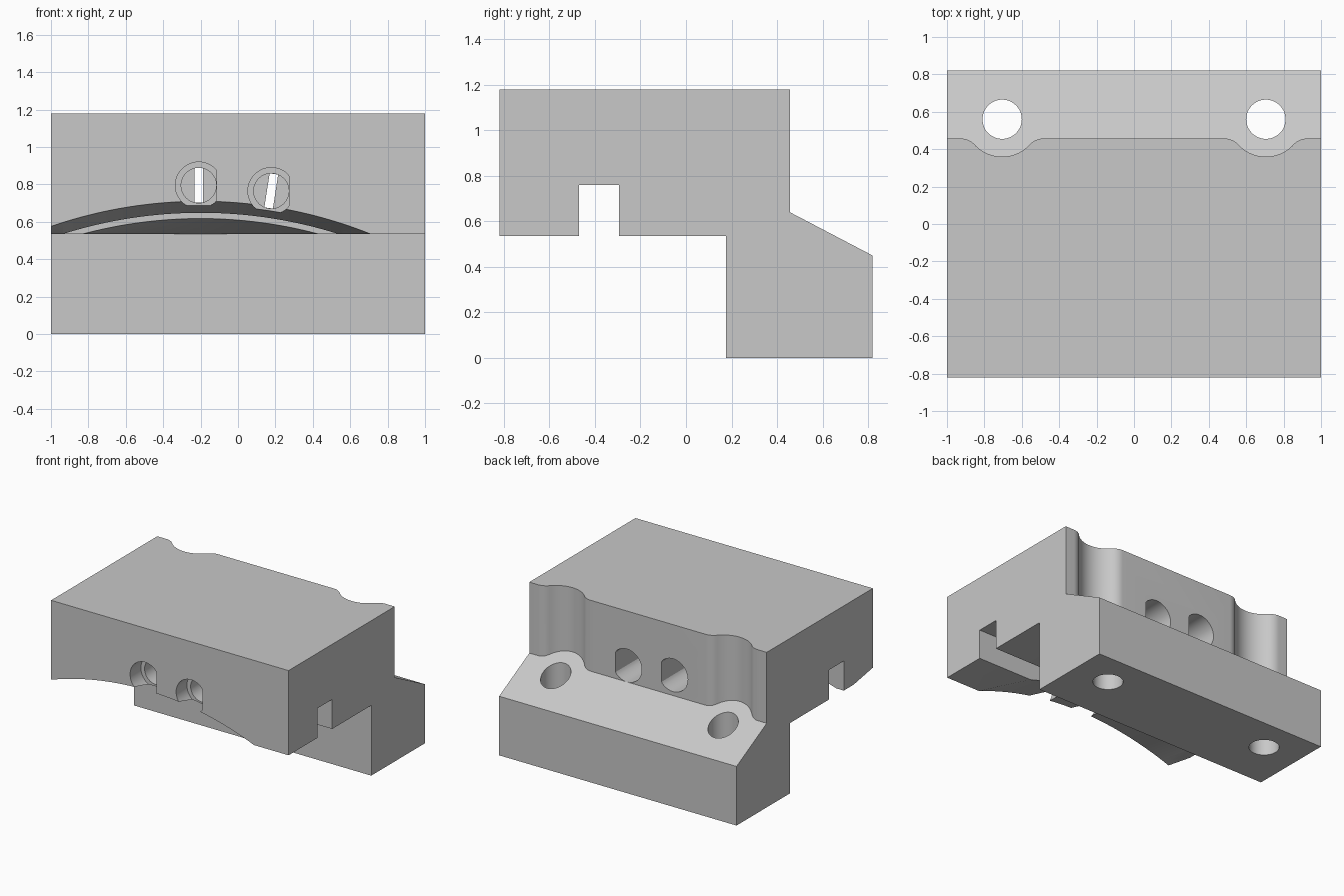
import bpy, bmesh, math

if "Cube" in bpy.data.objects:
    bpy.data.objects.remove(bpy.data.objects["Cube"])

grey = bpy.data.materials.new("plain_grey")
grey.use_nodes = True
COLOUR = (0.58, 0.58, 0.58, 1)
grey.diffuse_color = COLOUR
grey.node_tree.nodes["Principled BSDF"].inputs["Base Color"].default_value = COLOUR


def prism(name, pts, axis, lo, hi, adjust=None):
    """Extrude a 2D outline along an axis; adjust may move each vertex."""
    place = {"x": lambda a, b, t: (t, a, b),
             "y": lambda a, b, t: (a, t, b),
             "z": lambda a, b, t: (a, b, t)}[axis]
    bm = bmesh.new()
    ends = [[bm.verts.new(place(a, b, t)) for a, b in pts] for t in (lo, hi)]
    bm.faces.new(ends[0])
    bm.faces.new(ends[1])
    for i in range(len(pts)):
        j = (i + 1) % len(pts)
        bm.faces.new((ends[0][i], ends[0][j], ends[1][j], ends[1][i]))
    if adjust:
        for v in bm.verts:
            adjust(v.co)
    bmesh.ops.recalc_face_normals(bm, faces=bm.faces)
    mesh = bpy.data.meshes.new(name)
    bm.to_mesh(mesh)
    bm.free()
    mesh.materials.append(grey)
    obj = bpy.data.objects.new(name, mesh)
    bpy.context.collection.objects.link(obj)
    return obj


def arc(cx, cy, r, start, end, n):
    angles = [math.radians(start + (end - start) * i / n) for i in range(n + 1)]
    return [(cx + r * math.cos(a), cy + r * math.sin(a)) for a in angles]


def circle(cx, cy, r, n=48):
    return arc(cx, cy, r, 0, 360, n)[:-1]


# Side profile with the underside slot and the lower foot
body = prism("clamp_block", [
    (-0.82, 0.535), (-0.47, 0.535), (-0.47, 0.76), (-0.295, 0.76),
    (-0.295, 0.535), (0.175, 0.535), (0.175, 0), (0.82, 0),
    (0.82, 1.18), (-0.82, 1.18)], "x", -1, 1)


def cut(cutter):
    cutter.hide_render = True
    bpy.context.view_layer.objects.active = body
    mod = body.modifiers.new("cut", "BOOLEAN")
    mod.operation = "DIFFERENCE"
    mod.solver = "EXACT"
    mod.object = cutter
    bpy.ops.object.modifier_apply(modifier=mod.name)
    bpy.data.objects.remove(cutter)


# Rear step: sloped floor, wall scalloped round each bolt hole
WALL, BOLT_X, BOLT_Y, SCALLOP, FILLET = 0.457, 0.705, 0.56, 0.2, 0.1
reach = SCALLOP + FILLET
drop = BOLT_Y - WALL + FILLET
run = math.sqrt(reach ** 2 - drop ** 2)
tilt = math.degrees(math.atan2(drop, run))


def scallop(cx):
    fy = WALL - FILLET
    return (arc(cx - run, fy, FILLET, 90, tilt, 8)
            + arc(cx, BOLT_Y, SCALLOP, 180 + tilt, 360 - tilt, 24)[1:-1]
            + arc(cx + run, fy, FILLET, 180 - tilt, 90, 8))


def slope_floor(co):
    if co.z < 1:
        co.z = 0.64 - (co.y - WALL) * 0.19 / (0.82 - WALL)


outline = ([(-1.1, WALL)] + scallop(-BOLT_X) + scallop(BOLT_X)
           + [(1.1, WALL), (1.1, 0.9), (-1.1, 0.9)])
cut(prism("rear_step", outline, "z", 0, 1.3, slope_floor))

# Vertical bolt holes
for side in (-1, 1):
    cut(prism("bolt_hole", circle(side * BOLT_X, BOLT_Y, 0.105), "z", -0.1, 1.3))

# Shallow arch under the front, descending towards the foot
ARCH_X, ARCH_R, ARCH_TOP = -0.2, 2.45, 0.71


def descend(co):
    co.z -= (co.y + 0.82) * 0.176


arch = arc(ARCH_X, ARCH_TOP - ARCH_R, ARCH_R, 60, 120, 96)
cut(prism("arch", arch, "y", -0.9, 0.174, descend))

# Two stepped bores with a flat on one side, set round the arch centre
for angle in (0, 8.8):
    a = math.radians(angle)
    dist = 2.535
    cx = ARCH_X - 0.01 + dist * math.sin(a)
    cz = ARCH_TOP - ARCH_R + dist * math.cos(a)
    flat_bore = [(min(x, cx + 0.096), z) for x, z in circle(cx, cz, 0.125)]
    cut(prism("front_bore", flat_bore, "y", -0.9, -0.69))
    cut(prism("inner_bore", circle(cx, cz, 0.094), "y", -0.75, -0.3))
    cut(prism("rear_bore", flat_bore, "y", -0.05, 0.6))
    slit = [(cx + u * math.cos(a) + w * math.sin(a),
             cz - u * math.sin(a) + w * math.cos(a))
            for u, w in ((-0.023, -0.092), (0.023, -0.092),
                         (0.023, 0.092), (-0.023, 0.092))]
    cut(prism("slit", slit, "y", -0.4, 0.1))

# Smooth curved walls, crisp edges
bpy.ops.object.select_all(action="DESELECT")
body.select_set(True)
bpy.context.view_layer.objects.active = body
bpy.ops.object.shade_smooth_by_angle(angle=math.radians(30))
